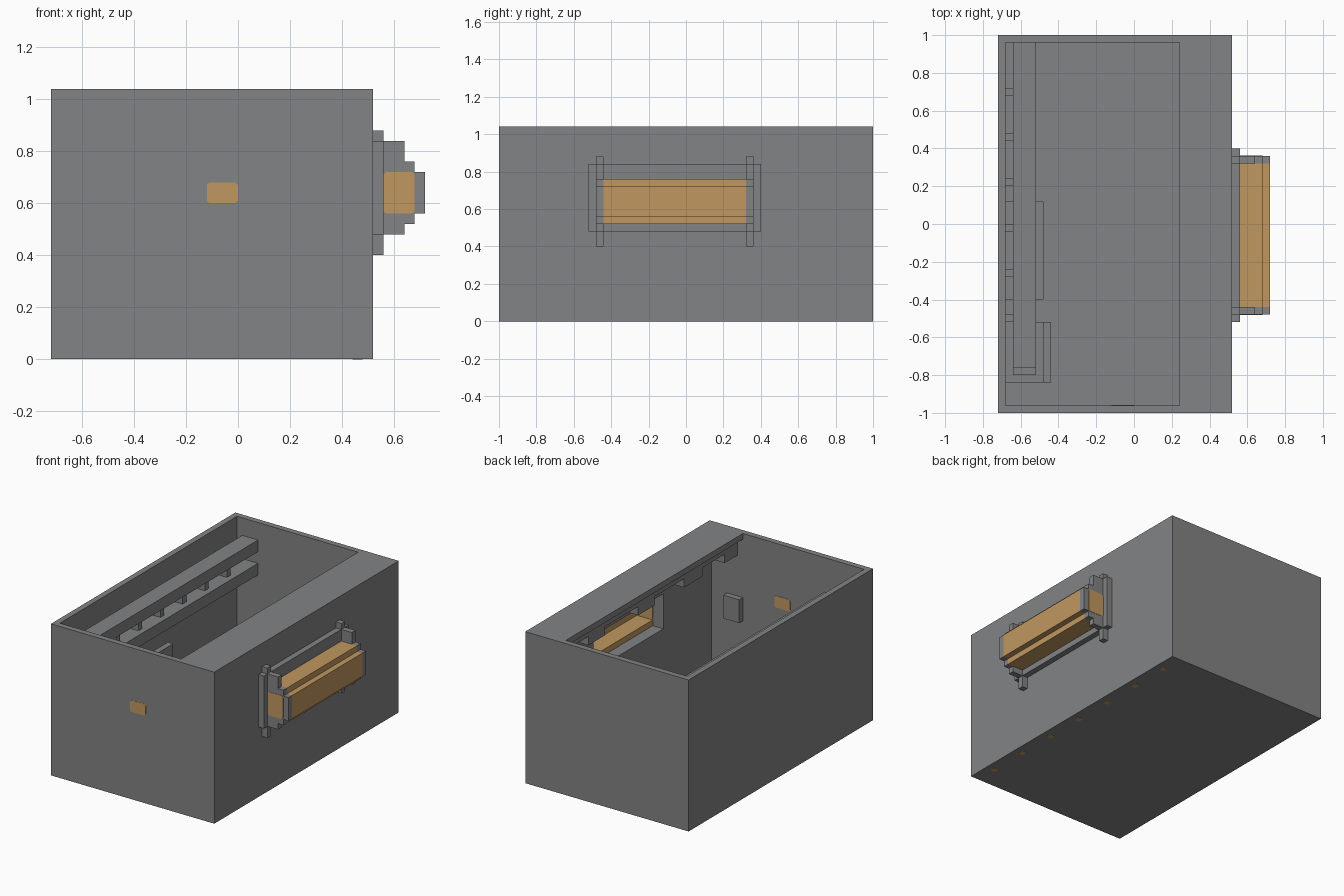
import bpy, bmesh
from mathutils import Vector

old = bpy.data.objects.get("Cube")
if old:
    bpy.data.objects.remove(old, do_unlink=True)


def material(name, rgb):
    m = bpy.data.materials.new(name)
    m.use_nodes = True
    m.diffuse_color = (*rgb, 1)
    m.node_tree.nodes["Principled BSDF"].inputs["Base Color"].default_value = (*rgb, 1)
    return m


GREY = material("wall grey", (0.225, 0.228, 0.232))
AMBER = material("amber glass", (0.53, 0.31, 0.115))


def finish(name, bm, mat):
    bmesh.ops.recalc_face_normals(bm, faces=bm.faces)
    mesh = bpy.data.meshes.new(name)
    bm.to_mesh(mesh)
    bm.free()
    mesh.materials.append(mat)
    ob = bpy.data.objects.new(name, mesh)
    bpy.context.collection.objects.link(ob)
    return ob


def boxes(name, spans, mat=GREY):
    """One object made of boxes, each given as (x0, x1, y0, y1, z0, z1)."""
    bm = bmesh.new()
    for x0, x1, y0, y1, z0, z1 in spans:
        vs = bmesh.ops.create_cube(bm, size=1)["verts"]
        bmesh.ops.scale(bm, vec=(x1 - x0, y1 - y0, z1 - z0), verts=vs)
        bmesh.ops.translate(bm, vec=((x0 + x1) / 2, (y0 + y1) / 2, (z0 + z1) / 2), verts=vs)
    return finish(name, bm, mat)


def prism(name, outline, y0, y1, mat=GREY):
    """Extrude an x-z outline along y."""
    bm = bmesh.new()
    face = bm.faces.new([bm.verts.new((x, y0, z)) for x, z in outline])
    out = bmesh.ops.extrude_face_region(bm, geom=[face])["geom"]
    vs = [g for g in out if isinstance(g, bmesh.types.BMVert)]
    bmesh.ops.translate(bm, vec=Vector((0, y1 - y0, 0)), verts=vs)
    return finish(name, bm, mat)


def chamfered(x0, x1, z0, z1, c=0.01):
    return [(x0 + c, z0), (x1 - c, z0), (x1, z0 + c), (x1, z1 - c),
            (x1 - c, z1), (x0 + c, z1), (x0, z1 - c), (x0, z0 + c)]


def ring(x0, x1, outer, inner):
    """Four boxes round a rectangular hole in a plane facing x."""
    a0, a1, b0, b1 = outer
    c0, c1, d0, d1 = inner
    return [(x0, x1, a0, a1, b0, d0), (x0, x1, a0, a1, d1, b1),
            (x0, x1, a0, c0, d0, d1), (x0, x1, c1, a1, d0, d1)]


# Room shell: floor, walls and a strip of roof along the window side
T = 1.04
HOLE = (-0.44, 0.32, 0.52, 0.76)
boxes("floor", [(-0.72, 0.52, -1, 1, 0, 0.04)])
boxes("left_open_wall", [(-0.72, -0.68, -1, 1, 0.04, T)])
boxes("front_wall", [(-0.68, 0.48, -1, -0.96, 0.04, T)])
boxes("back_wall", [(-0.68, 0.48, 0.96, 1, 0.04, T)])
boxes("window_wall", ring(0.48, 0.52, (-1, 1, 0.04, T), HOLE))
boxes("roof_strip", [(0.24, 0.48, -0.96, 0.96, 1.0, T)])

# Roof beam with hanging blocks
boxes("roof_beam", [(0.28, 0.36, -0.96, 0.96, 0.94, 1.0)])
boxes("beam_blocks", [(0.28, 0.36, a, b, 0.88, 0.94) for a, b in
                      ((-0.96, -0.82), (-0.58, -0.38), (-0.06, 0.12), (0.48, 0.66))])

# Window bay: frame, posts, stepped end caps and glazing
boxes("window_frame", ring(0.52, 0.56, (-0.52, 0.40, 0.48, 0.84), HOLE))
boxes("window_posts", [(0.52, 0.56, y, y + 0.04, a, b)
                       for y in (-0.48, 0.32) for a, b in ((0.40, 0.48), (0.84, 0.88))])
cap = [(0.56, 0.48), (0.64, 0.48), (0.64, 0.52), (0.68, 0.52), (0.68, 0.56), (0.72, 0.56),
       (0.72, 0.72), (0.68, 0.72), (0.68, 0.76), (0.64, 0.76), (0.64, 0.84), (0.56, 0.84)]
for side, y in (("front", -0.48), ("back", 0.32)):
    prism(side + "_bay_cap", cap, y, y + 0.04)
    prism(side + "_bay_side_glass", chamfered(0.56, 0.68, 0.56, 0.72),
          y - 0.002, y + 0.042, AMBER)
boxes("bay_glass", [(0.68, 0.72, -0.44, 0.32, 0.56, 0.72),
                    (0.56, 0.68, -0.44, 0.32, 0.72, 0.76),
                    (0.56, 0.68, -0.44, 0.32, 0.52, 0.56)], AMBER)

# Small lights in the front wall and along the floor
prism("front_wall_light", chamfered(-0.12, 0, 0.60, 0.68), -1.001, -0.958, AMBER)
boxes("floor_lights", [(0.44, 0.48, 0.28 * i - 0.02, 0.28 * i + 0.02, -0.001, 0.042)
                       for i in range(-3, 4)], AMBER)

# Switch panel on the inside of the front wall
boxes("switch_panel", [(0.24, 0.36, -0.96, -0.92, 0.44, 0.60)])

# Two long shelves joined to the wall by brackets
boxes("upper_shelf", [(-0.64, -0.52, -0.76, 0.96, 0.84, 0.92)])
boxes("lower_shelf", [(-0.64, -0.52, -0.80, 0.96, 0.68, 0.76)])
boxes("shelf_brackets", [(-0.68, -0.56, 0.68 - 0.24 * i, 0.72 - 0.24 * i, 0.76, 0.84)
                         for i in range(6)])

# Furniture below the shelves
boxes("cabinet", [(-0.68, -0.48, -0.84, -0.52, 0.04, 0.60)])
boxes("cabinet_door", [(-0.48, -0.44, -0.84, -0.52, 0.08, 0.56)])
boxes("wall_panel", [(-0.56, -0.52, -0.36, 0.04, 0.40, 0.56)])
boxes("desk", [(-0.68, -0.48, -0.40, 0.12, 0.32, 0.40)])
boxes("desk_legs", [(-0.66, -0.50, y, y + 0.04, 0.04, 0.32) for y in (-0.40, 0.08)])
